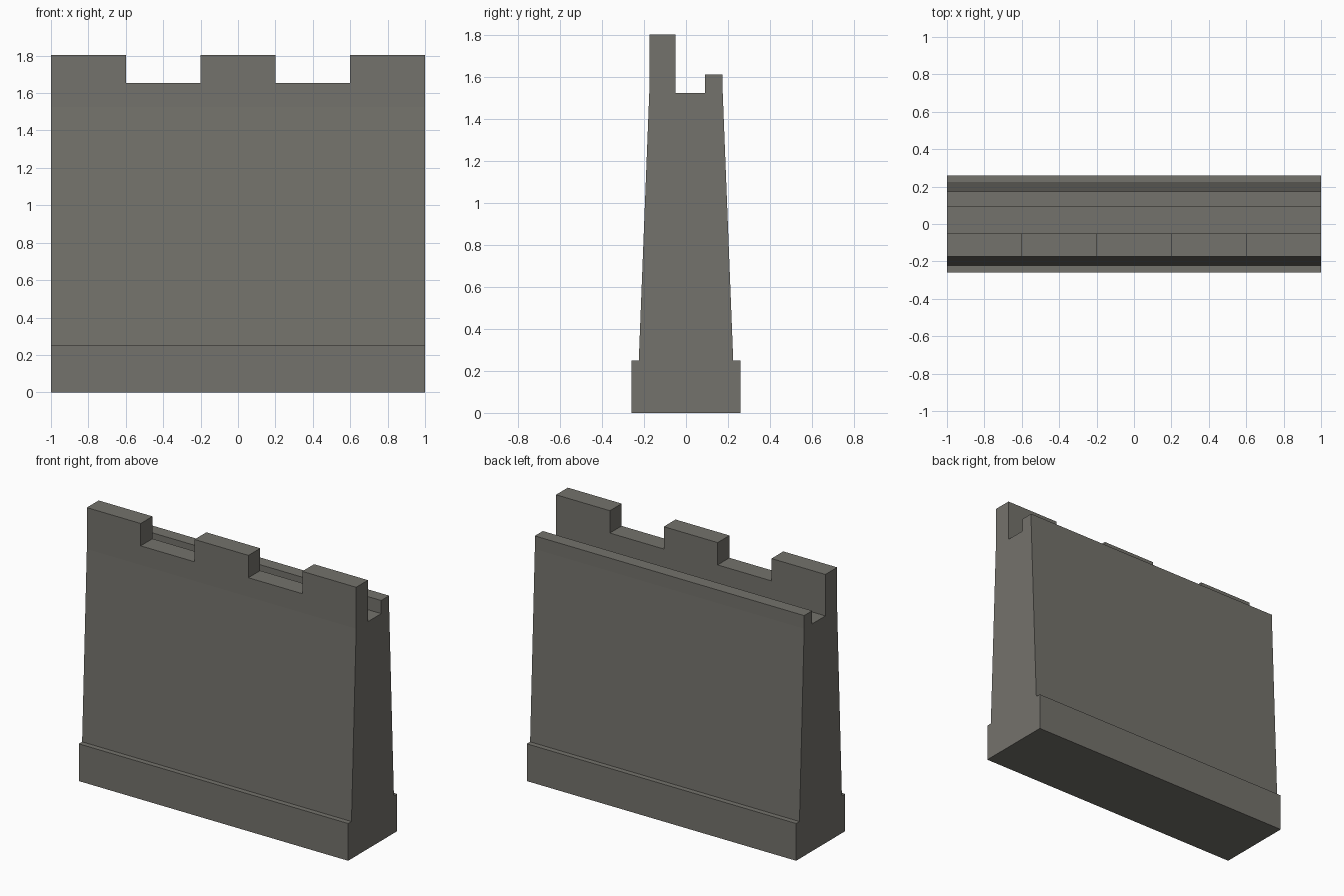
import bpy
import bmesh

cube = bpy.data.objects.get("Cube")
if cube:
    bpy.data.objects.remove(cube, do_unlink=True)

LENGTH = 2.0
stone = bpy.data.materials.new("grey_stone")
stone.use_nodes = True
colour = (0.175, 0.17, 0.15, 1)
stone.diffuse_color = colour
stone.node_tree.nodes["Principled BSDF"].inputs["Base Color"].default_value = colour


def extrude_profile(name, profile, x_min, x_max):
    """Extrude a closed (y, z) outline along x."""
    bm = bmesh.new()
    face = bm.faces.new([bm.verts.new((x_min, y, z)) for y, z in profile])
    result = bmesh.ops.extrude_face_region(bm, geom=[face])
    moved = [v for v in result["geom"] if isinstance(v, bmesh.types.BMVert)]
    bmesh.ops.translate(bm, verts=moved, vec=(x_max - x_min, 0, 0))
    bmesh.ops.recalc_face_normals(bm, faces=bm.faces)
    mesh = bpy.data.meshes.new(name)
    bm.to_mesh(mesh)
    bm.free()
    mesh.materials.append(stone)
    obj = bpy.data.objects.new(name, mesh)
    bpy.context.collection.objects.link(obj)
    return obj


# Wall section: plinth, sloping sides, low rear parapet, walkway, tall front parapet
section = [
    (-0.26, 0), (0.26, 0), (0.26, 0.25), (0.225, 0.25),
    (0.175, 1.525), (0.175, 1.613), (0.09, 1.613), (0.09, 1.525),
    (-0.05, 1.525), (-0.05, 1.803), (-0.175, 1.803), (-0.175, 1.525),
    (-0.225, 0.25), (-0.26, 0.25),
]
wall = extrude_profile("battlement_wall", section, -LENGTH / 2, LENGTH / 2)

# Gaps between the merlons, one to each side of the middle
gap = [(-0.3, 1.653), (0, 1.653), (0, 2), (-0.3, 2)]
for side, start in (("right", -0.6), ("left", 0.2)):
    cutter = extrude_profile(side + "_gap_cutter", gap, start, start + 0.4)
    cutter.hide_render = True
    cutter.display_type = 'WIRE'
    cut = wall.modifiers.new(side + "_gap", 'BOOLEAN')
    cut.operation = 'DIFFERENCE'
    cut.solver = 'EXACT'
    cut.object = cutter
